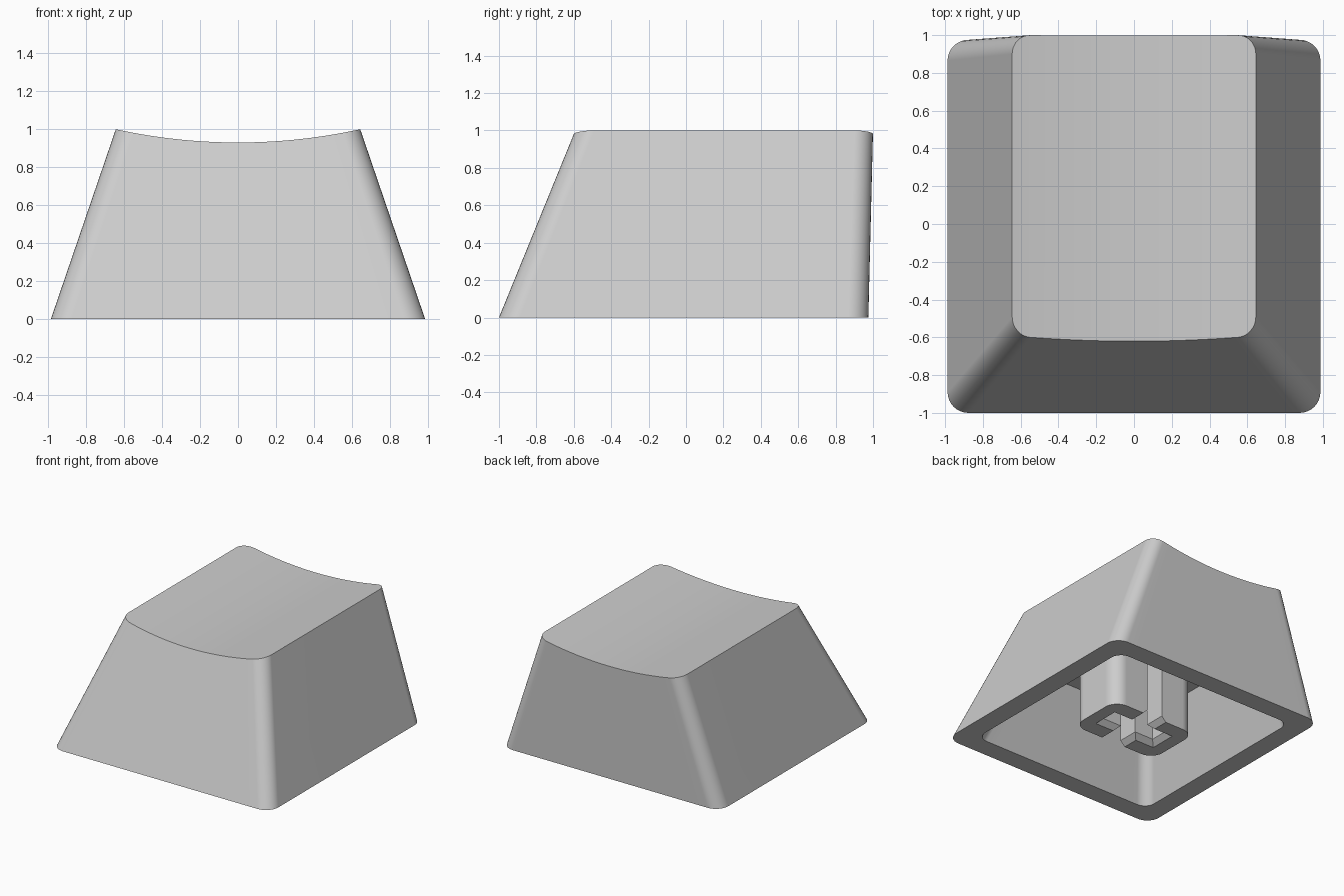
import bpy, bmesh, math

cube = bpy.data.objects.get("Cube")
if cube:
    bpy.data.objects.remove(cube, do_unlink=True)

grey = bpy.data.materials.new("light grey plastic")
grey.use_nodes = True
COLOUR = (0.61, 0.61, 0.61, 1)
grey.diffuse_color = COLOUR
grey.node_tree.nodes["Principled BSDF"].inputs["Base Color"].default_value = COLOUR

ARC, MID = 8, 20        # segments per rounded corner and per straight edge


def finish(name, bm):
    bmesh.ops.recalc_face_normals(bm, faces=bm.faces)
    mesh = bpy.data.meshes.new(name)
    bm.to_mesh(mesh)
    bm.free()
    mesh.materials.append(grey)
    obj = bpy.data.objects.new(name, mesh)
    bpy.context.collection.objects.link(obj)
    bpy.ops.object.select_all(action='DESELECT')
    obj.select_set(True)
    bpy.context.view_layer.objects.active = obj
    bpy.ops.object.shade_smooth_by_angle(angle=math.radians(30))
    # Keep the large walls flat between their rounded corners
    obj.modifiers.new("flat_walls", 'WEIGHTED_NORMAL').keep_sharp = True


def half_edge(hw, y, r, inward):
    """Rounded edge from left to right at depth y, its corners turning inward."""
    arc = [i / ARC * math.pi / 2 for i in range(ARC + 1)]
    left = [(-hw + r - r * math.cos(a), y + inward * r * (1 - math.sin(a))) for a in arc]
    x0 = hw - r
    mid = [(-x0 + 2 * x0 * i / MID, y) for i in range(1, MID)]
    right = [(-x, yy) for x, yy in reversed(left)]
    return left + mid + right


def section(hw, front, back, r):
    return half_edge(hw, front, r, 1), half_edge(hw, back, r, -1)


def bridge(bm, a, b):
    n = len(a)
    for i in range(n):
        j = (i + 1) % n
        bm.faces.new((a[i], a[j], b[j], b[i]))


def loft(bm, low, high, height):
    """Tapered walls between two sections, closed by a sheet at height(x)."""
    rings = []
    for lo, hi in zip(low, high):
        bottom, top = [], []
        for (x0, y0), (x1, y1) in zip(lo, hi):
            t = 1.0
            for _ in range(12):
                t = height(x0 + (x1 - x0) * t)
            bottom.append(bm.verts.new((x0, y0, 0)))
            top.append(bm.verts.new((x0 + (x1 - x0) * t, y0 + (y1 - y0) * t, t)))
        rings.append((bottom, top))
    (fb, ft), (bb, bt) = rings
    for i in range(len(ft) - 1):
        bm.faces.new((ft[i], ft[i + 1], bt[i + 1], bt[i]))
    base, rim = fb + bb[::-1], ft + bt[::-1]
    bridge(bm, base, rim)
    return base


# Hollow cap: tapered shell with a cylindrical dish on top
DISH_R, DISH_LOW, CEILING = 3.0, 0.93, 0.60


def dish(x):
    return DISH_LOW + DISH_R - math.sqrt(DISH_R ** 2 - x * x)


bm = bmesh.new()
outer = loft(bm, section(0.987, -1.0, 0.975, 0.11),
             section(0.645, -0.592, 1.0, 0.10), dish)
inner = loft(bm, section(0.825, -0.84, 0.815, 0.09),
             section(0.485, -0.43, 0.84, 0.08), lambda x: CEILING)
bridge(bm, outer, inner)
finish("cap_shell", bm)

# Stem: two mirrored halves, left and right of a slot that runs front to back,
# with a cross-shaped socket between them
A, B, R = 0.24, 0.385, 0.11     # half depth, half width, corner radius
W, L = 0.07, 0.24               # slot half width, socket half length
LEAD = 0.04                     # chamfer at the mouth of the socket


def stem_outline(c):
    w, l = W + c, L + c
    outline = [(w, -A), (w, -w), (l, -w), (l, w), (w, w), (w, A)]
    for cy, start in ((A - R, 90), (-A + R, 0)):
        for i in range(ARC + 1):
            a = math.radians(start - 90 * i / ARC)
            outline.append((B - R + R * math.cos(a), cy + R * math.sin(a)))
    return outline


def stem_half(name, side):
    bm = bmesh.new()
    levels = ((LEAD, 0), (0, LEAD), (0, CEILING + 0.01))
    rings = [[bm.verts.new((side * x, y, z)) for x, y in stem_outline(c)]
             for c, z in levels]
    for low, high in zip(rings, rings[1:]):
        bridge(bm, low, high)
    bm.faces.new(rings[0])
    bm.faces.new(rings[-1])
    finish(name, bm)


stem_half("stem_left", 1)
stem_half("stem_right", -1)
